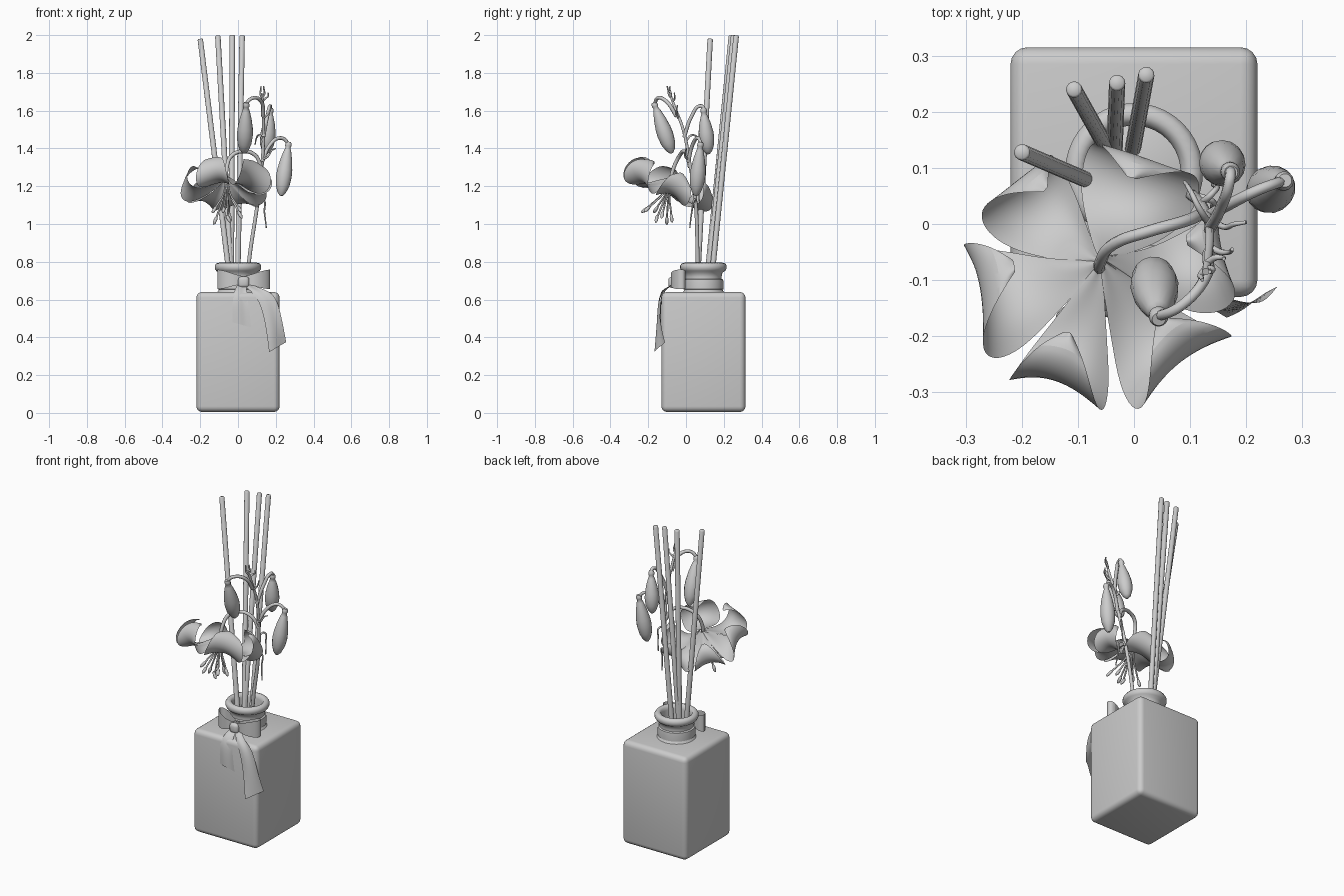
import bpy, bmesh, math, random
from mathutils import Vector, Matrix

if "Cube" in bpy.data.objects:
    bpy.data.objects.remove(bpy.data.objects["Cube"])
random.seed(3)


def mesh_obj(name, bm, subsurf=0):
    bmesh.ops.recalc_face_normals(bm, faces=bm.faces)
    me = bpy.data.meshes.new(name)
    bm.to_mesh(me)
    bm.free()
    ob = bpy.data.objects.new(name, me)
    bpy.context.collection.objects.link(ob)
    if subsurf:
        m = ob.modifiers.new("smooth", 'SUBSURF')
        m.levels = m.render_levels = subsurf
        m.boundary_smooth = 'PRESERVE_CORNERS'
    bpy.ops.object.select_all(action='DESELECT')
    ob.select_set(True)
    bpy.context.view_layer.objects.active = ob
    bpy.ops.object.shade_smooth_by_angle(angle=math.radians(50))
    return ob


def sheet(name, rows, subsurf=2):
    """Surface through rows of points."""
    bm = bmesh.new()
    vs = [[bm.verts.new(p) for p in r] for r in rows]
    for a, b in zip(vs, vs[1:]):
        for i in range(len(a) - 1):
            bm.faces.new((a[i], a[i + 1], b[i + 1], b[i]))
    return mesh_obj(name, bm, subsurf)


def lathe(name, profile, matrix, sides=40):
    """Revolve (radius, height) points about local z."""
    bm = bmesh.new()
    rings = [[bm.verts.new(matrix @ Vector((r * math.cos(k * math.tau / sides),
                                            r * math.sin(k * math.tau / sides), z)))
              for k in range(sides)] for r, z in profile]
    for a, b in zip(rings, rings[1:]):
        for k in range(sides):
            j = (k + 1) % sides
            bm.faces.new((a[k], a[j], b[j], b[k]))
    bm.faces.new(rings[0])
    bm.faces.new(rings[-1])
    return mesh_obj(name, bm)


def tube(name, pts, radius, tip=1.0):
    """Round stem along a smooth path, tapering to tip."""
    cu = bpy.data.curves.new(name, 'CURVE')
    cu.dimensions = '3D'
    cu.bevel_depth, cu.bevel_resolution, cu.use_fill_caps = radius, 2, True
    sp = cu.splines.new('BEZIER')
    sp.bezier_points.add(len(pts) - 1)
    sp.resolution_u = 6
    for i, (bp, p) in enumerate(zip(sp.bezier_points, pts)):
        bp.co = p
        bp.handle_left_type = bp.handle_right_type = 'AUTO'
        bp.radius = 1 + (tip - 1) * i / (len(pts) - 1)
    ob = bpy.data.objects.new(name, cu)
    bpy.context.collection.objects.link(ob)
    bpy.ops.object.select_all(action='DESELECT')
    ob.select_set(True)
    bpy.context.view_layer.objects.active = ob
    bpy.ops.object.convert(target='MESH')
    return ob


def along(a, b):
    """Matrix at a with local z pointing to b."""
    d = Vector(b) - Vector(a)
    return Matrix.Translation(a) @ d.to_track_quat('Z', 'Y').to_matrix().to_4x4(), d.length


# Bottle body with rounded edges
bm = bmesh.new()
bmesh.ops.create_cube(bm, size=1, matrix=Matrix.Translation((0, .0925, .3225)) @ Matrix.Diagonal((.44, .445, .635, 1)))
bmesh.ops.bevel(bm, geom=bm.edges[:], offset=.03, segments=4, profile=.5, affect='EDGES')
mesh_obj("bottle_body", bm)

# Neck with rolled lip, and ribbon band
axis = Matrix.Translation((0, .0925, 0))
lathe("bottle_neck", [(.12, .63), (.104, .645), (.098, .66), (.096, .72), (.1, .742), (.116, .752), (.123, .765),
                      (.123, .78), (.115, .791), (.1, .795), (.088, .787), (.083, .77), (.083, .645)], axis)
lathe("ribbon_band", [(.096, .65), (.106, .655), (.106, .69), (.104, .705), (.096, .71)], axis)

# Reeds
for i, (t, b) in enumerate([((-.2, .128, 1.98), (-.055, .066, .8)), ((-.107, .24, 1.997), (-.04, .12, .8)),
                            ((-.03, .252, 2.0), (-.035, .125, .8)), ((.022, .266, 1.998), (.0, .145, .8))]):
    t, b = Vector(t), Vector(b)
    m, n = along(b + (b - t) * .55, t)
    lathe(f"reed_{i + 1}", [(.0145, 0), (.0145, n - .004), (.011, n)], m, 14)

# Bow loops, knot and tails
loop = [(.0, -.01, .02), (.05, -.035, .03), (.095, -.035, .046), (.138, -.014, .052), (.143, .018, .052),
        (.11, .04, .046), (.05, .024, .028), (.0, .01, .018)]
for side, name in ((1, "bow_loop_right"), (-1, "bow_loop_left")):
    rows = [[(.03 + side * x, -.06 + y + .22 * x, .695 + h * k - .008 * math.cos(k * 3) + .03 * x)
             for k in (-1, -.4, .4, 1)] for x, y, h in loop]
    sheet(name, rows)
bm = bmesh.new()
bmesh.ops.create_cube(bm, size=1, matrix=Matrix.Translation((.03, -.066, .692)) @ Matrix.Diagonal((.06, .055, .06, 1)))
bmesh.ops.bevel(bm, geom=bm.edges[:], offset=.018, segments=3, profile=.5, affect='EDGES')
mesh_obj("bow_knot", bm)
tails = {"bow_tail_right": [((.02, -.06, .685), (.06, -.06, .685)), ((.07, -.122, .645), (.13, -.122, .655)),
                            ((.115, -.146, .59), (.2, -.142, .63)), ((.145, -.154, .48), (.232, -.142, .5)),
                            ((.165, -.167, .322), (.255, -.112, .375))],
         "bow_tail_left": [((.0, -.06, .685), (.045, -.06, .685)), ((-.02, -.12, .648), (.045, -.12, .648)),
                           ((-.03, -.138, .59), (.055, -.136, .58)), ((-.03, -.134, .48), (.07, -.134, .452))]}
for name, pairs in tails.items():
    rows = []
    for a, b in pairs:
        a, b = Vector(a), Vector(b)
        rows.append([a, a.lerp(b, .35) + Vector((0, -.006, 0)), a.lerp(b, .7) + Vector((0, .004, 0)), b])
    sheet(name, rows)

# Main stem and flower stalks
tube("main_stem", [(.03, .075, .45), (.058, .062, .8), (.105, .05, 1.12), (.128, .02, 1.32), (.135, -.015, 1.5),
                   (.132, -.06, 1.62), (.128, -.085, 1.69)], .012, .55)
tube("flower_stalk", [(.125, .02, 1.3), (.09, .005, 1.365), (.03, -.012, 1.385), (-.035, -.035, 1.36),
                      (-.06, -.068, 1.29), (-.06, -.084, 1.21)], .0105)

# Drooping buds on arched stalks
buds = [([(.133, -.05, 1.57), (.125, -.1, 1.645), (.085, -.145, 1.668), (.05, -.162, 1.645)],
         (.043, -.16, 1.615), (.032, -.075, 1.375), .043),
        ([(.134, -.01, 1.46), (.155, .03, 1.57), (.17, .075, 1.625), (.172, .095, 1.61)],
         (.17, .095, 1.585), (.148, .118, 1.37), .041),
        ([(.128, .012, 1.33), (.17, .035, 1.42), (.22, .06, 1.455), (.255, .073, 1.44)],
         (.265, .075, 1.405), (.228, .052, 1.15), .042)]
for i, (path, a, b, r) in enumerate(buds):
    tube(f"bud_stalk_{i + 1}", path + [a], .0105, .85)
    m, n = along(a, b)
    shape = [(.012, -.03), (.017, -.02), (.017, -.008), (.013, 0), (.45 * r, .06 * n), (.75 * r, .25 * n),
             (.95 * r, .45 * n), (r, .6 * n), (.88 * r, .78 * n), (.55 * r, .93 * n), (.2 * r, n)]
    lathe(f"bud_{i + 1}", shape, m, 16)

# Small leaves and twigs along the stem
twigs = [((.1, .05, 1.1), (.13, .045, 1.13), (.14, .03, 1.06), (.15, .02, .98)),
         ((.118, .035, 1.24), (.14, .055, 1.26), (.145, .065, 1.2), (.14, .07, 1.12)),
         ((.128, .015, 1.34), (.16, -.005, 1.36), (.18, 0, 1.39), (.2, .003, 1.4)),
         ((.134, 0, 1.44), (.115, .03, 1.47), (.1, .06, 1.46), (.09, .075, 1.42)),
         ((.133, -.04, 1.56), (.155, -.05, 1.58), (.17, -.05, 1.6), (.175, -.045, 1.63)),
         ((.13, -.07, 1.65), (.145, -.06, 1.665), (.158, -.06, 1.675), (.16, -.062, 1.695)),
         ((.128, -.08, 1.67), (.118, -.092, 1.69), (.12, -.095, 1.71), (.122, -.1, 1.73)),
         ((.128, -.08, 1.67), (.14, -.08, 1.69), (.138, -.085, 1.71), (.135, -.085, 1.73))]
for i, pts in enumerate(twigs):
    tube(f"twig_{i + 1}", pts, .0065, .5)

# Nodding flower: six petals rolled back, their edges flaring down
flower = Matrix.Translation((-.06, -.092, 1.185)) @ Matrix.Rotation(math.radians(-23), 4, 'X')
petal = [(.008, .065, .008), (.04, .035, .03), (.09, -.005, .06), (.145, -.025, .095), (.195, -.012, .11),
         (.222, .03, .105), (.215, .08, .085), (.185, .11, .05), (.155, .105, .01)]
for k in range(6):
    m = flower @ Matrix.Rotation(math.radians(10 + 60 * k), 4, 'Z')
    wide = 1 if k % 2 else .82
    long = 1.06 if k in (4, 5) else 1
    rows = []
    for j, (r, h, w) in enumerate(petal):
        row = []
        for s in (-1, -.6, -.2, .2, .6, 1):
            flare = .03 * s * s * w / .1
            ripple = .01 * math.sin(j * 1.3 + s * 2 + k) * s
            row.append(m @ Vector((r * long + flare * .4, s * w * wide, h - flare + ripple)))
        rows.append(row)
    sheet(f"petal_{k + 1}", rows)

# Stamens with anthers, and the central pistil
for k in range(7):
    a = k * math.tau / 6 + .3
    spread = .08 + random.uniform(-.012, .012) if k < 6 else .01
    ln = -.14 + random.uniform(-.02, .02) if k < 6 else -.17
    pts = [flower @ Vector((math.cos(a) * f * spread, math.sin(a) * f * spread, z))
           for f, z in ((.05, .05), (.3, -.04), (.7, ln * .7), (1, ln))]
    tube(f"stamen_{k + 1}", pts, .005)
    end = pts[-1]
    d = flower.to_3x3() @ Vector((math.cos(a) * .012, math.sin(a) * .012, -.02))
    m, n = along(end - d, end + d)
    lathe(f"anther_{k + 1}", [(.003, 0), (.009, n * .25), (.009, n * .75), (.003, n)], m, 10)
